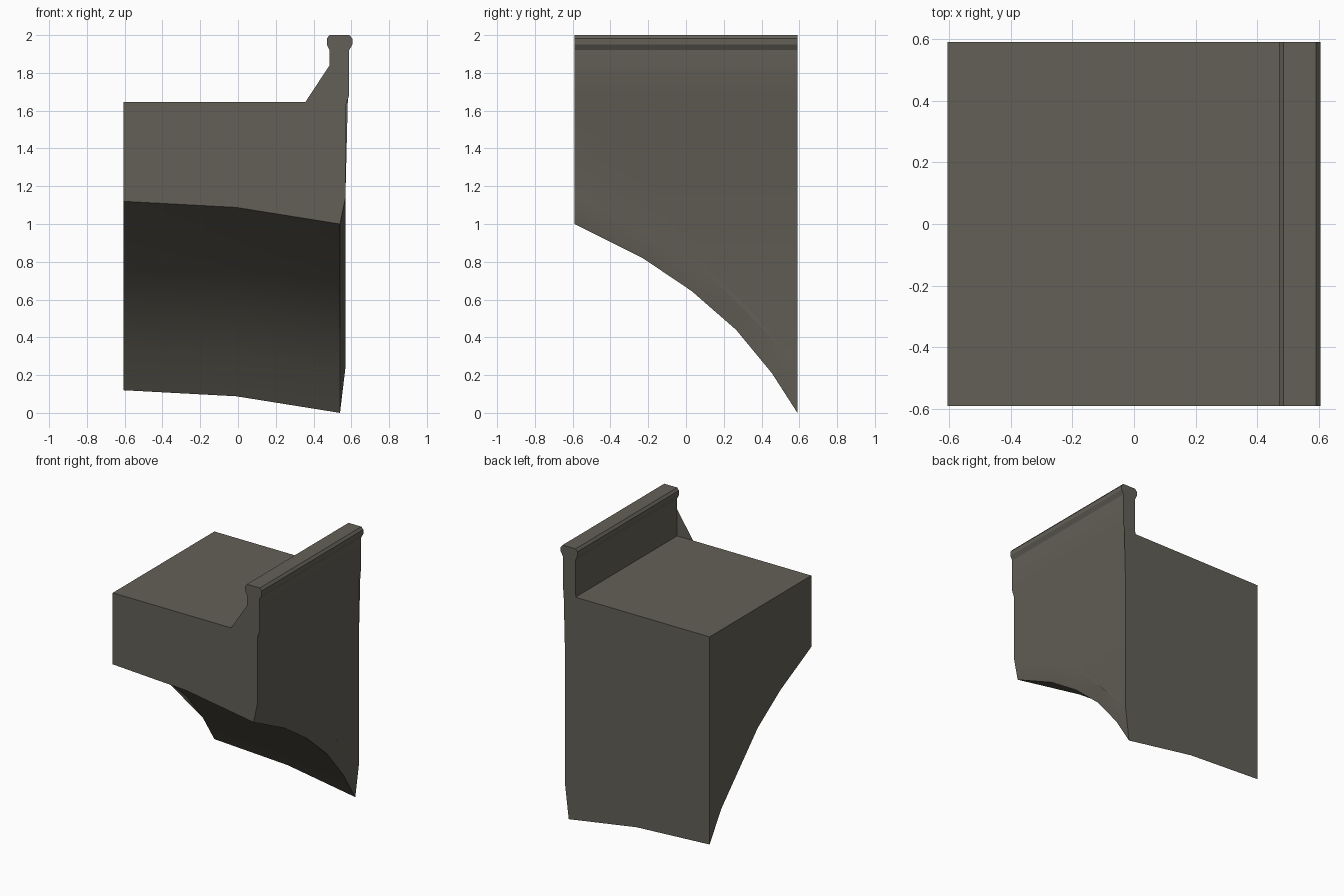
import bpy, bmesh

if "Cube" in bpy.data.objects:
    bpy.data.objects.remove(bpy.data.objects["Cube"])

HALF = 0.59
LEFT = -0.605

# arch curve (y, z) along the lower outer edge, and its offset on the wall face
arch = [(-HALF, 1.0), (-0.23, 0.82), (0.03, 0.645), (0.265, 0.44), (0.455, 0.21), (HALF, 0.0)]
wall_arch = [(-HALF, 1.145), (-0.168, 0.933), (0.11, 0.748), (0.357, 0.533), (0.553, 0.295), (HALF, 0.25)]

# parapet and deck section (x, z), from wall base of string course round to deck edge
section = [(0.57, 1.63), (0.588, 1.68), (0.588, 1.92), (0.605, 1.95), (0.605, 1.982),
           (0.59, 2.0), (0.485, 2.0), (0.47, 1.982), (0.47, 1.95), (0.485, 1.92),
           (0.485, 1.645), (LEFT, 1.645)]

# underside: x position and rise above the arch curve
soffit = [(LEFT, 0.12), (-0.01, 0.088), (0.54, 0.0)]

stone = bpy.data.materials.new("grey_brown_stone")
stone.diffuse_color = (0.125, 0.117, 0.095, 1)
stone.use_nodes = True
stone.node_tree.nodes["Principled BSDF"].inputs["Base Color"].default_value = stone.diffuse_color

bm = bmesh.new()
rows = [[bm.verts.new((x, y, z + dz)) for y, z in arch] for x, dz in soffit]
rows.append([bm.verts.new((0.57, y, z)) for y, z in wall_arch])
front = [bm.verts.new((x, -HALF, z)) for x, z in section]
back = [bm.verts.new((x, HALF, z)) for x, z in section]

# soffit and chamfered arch ring
for r, (a, b) in enumerate(zip(rows, rows[1:])):
    for i in range(len(arch) - 1):
        f = bm.faces.new((a[i], a[i + 1], b[i + 1], b[i]))
        f.smooth = r < 2

# parapet, string course and deck
for i in range(len(section) - 1):
    bm.faces.new((front[i], front[i + 1], back[i + 1], back[i]))

# side walls and end faces
bm.faces.new(rows[3] + [back[0], front[0]])
bm.faces.new(rows[0] + [back[-1], front[-1]])
bm.faces.new([r[0] for r in rows] + front)
bm.faces.new([r[-1] for r in rows] + back)

bmesh.ops.triangulate(bm, faces=[f for f in bm.faces if len(f.verts) > 4])
bmesh.ops.recalc_face_normals(bm, faces=bm.faces)
mesh = bpy.data.meshes.new("half_arch_bridge")
bm.to_mesh(mesh)
bm.free()
mesh.materials.append(stone)
obj = bpy.data.objects.new("half_arch_bridge", mesh)
bpy.context.collection.objects.link(obj)

# keep corners crisp, arch softly curved
bpy.context.view_layer.objects.active = obj
obj.select_set(True)
mesh.set_sharp_from_angle(angle=0.4)
